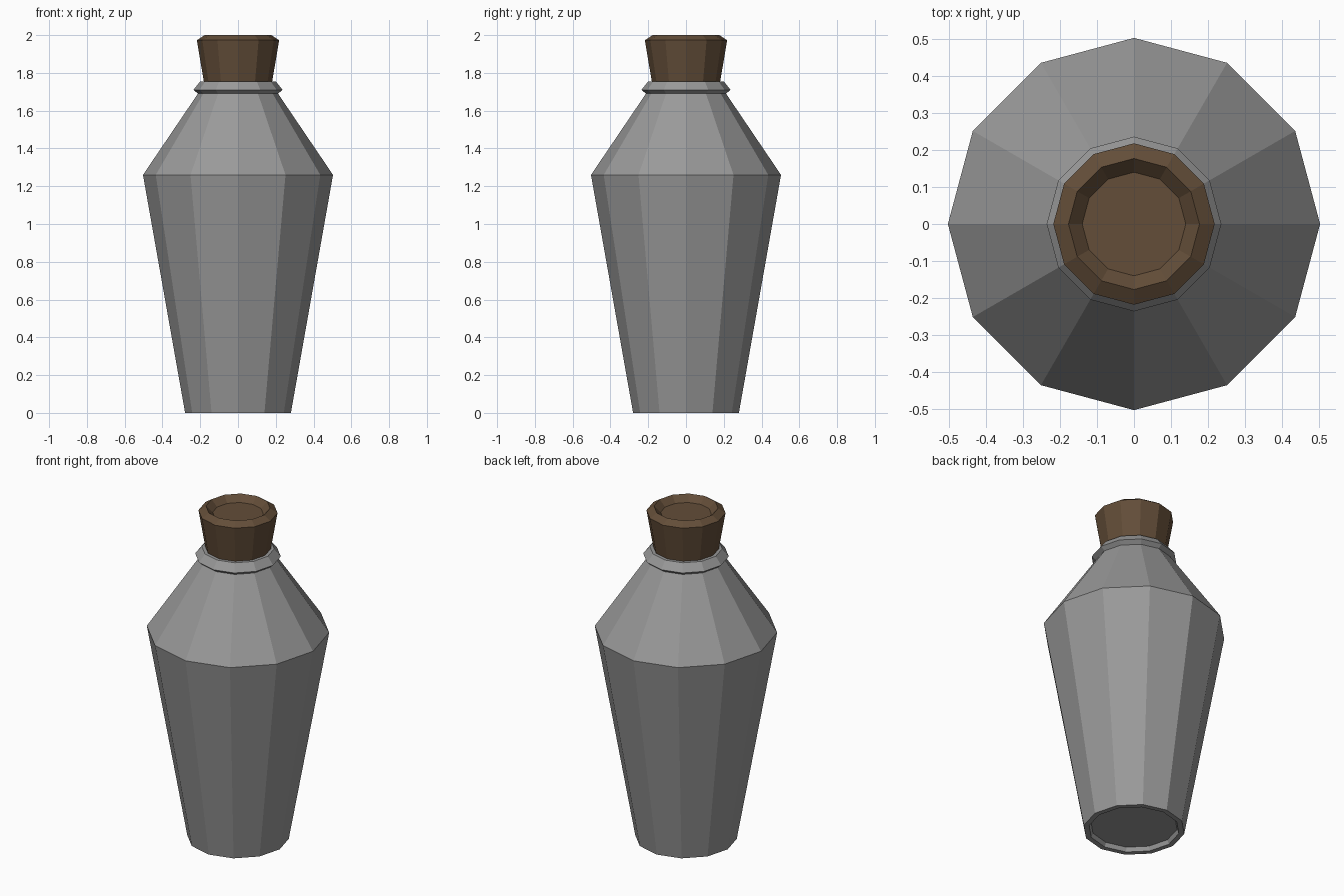
import bpy, bmesh, math

if "Cube" in bpy.data.objects:
    bpy.data.objects.remove(bpy.data.objects["Cube"])

SIDES = 12


def material(name, rgb):
    m = bpy.data.materials.new(name)
    m.diffuse_color = (*rgb, 1)
    m.use_nodes = True
    m.node_tree.nodes["Principled BSDF"].inputs["Base Color"].default_value = m.diffuse_color
    return m


def lathe(name, profile, mat):
    """Revolve (radius, z) points, bottom to top, and cap both ends."""
    bm = bmesh.new()
    rings = []
    for r, z in profile:
        rings.append([bm.verts.new((r * math.cos(a), r * math.sin(a), z))
                      for a in (2 * math.pi * i / SIDES for i in range(SIDES))])
    for lo, hi in zip(rings, rings[1:]):
        for i in range(SIDES):
            j = (i + 1) % SIDES
            bm.faces.new((lo[i], lo[j], hi[j], hi[i]))
    bm.faces.new(rings[0][::-1])
    bm.faces.new(rings[-1])
    bmesh.ops.recalc_face_normals(bm, faces=bm.faces)
    mesh = bpy.data.meshes.new(name)
    bm.to_mesh(mesh)
    bm.free()
    mesh.materials.append(mat)
    obj = bpy.data.objects.new(name, mesh)
    bpy.context.collection.objects.link(obj)
    return obj


grey = material("grey_glass", (0.32, 0.32, 0.32))
brown = material("brown_cork", (0.125, 0.075, 0.04))

# Bottle: recessed base, tapering body, shoulder and flared lip
lathe("bottle", [(0.24, 0.025), (0.25, 0.0), (0.28, 0.0), (0.503, 1.26),
                 (0.212, 1.69), (0.236, 1.71), (0.2, 1.755), (0.16, 1.755)], grey)

# Cork: widening stopper with a chamfered rim and a dished top
lathe("cork", [(0.178, 1.74), (0.181, 1.755), (0.218, 1.973), (0.177, 2.0),
               (0.14, 1.963)], brown)
